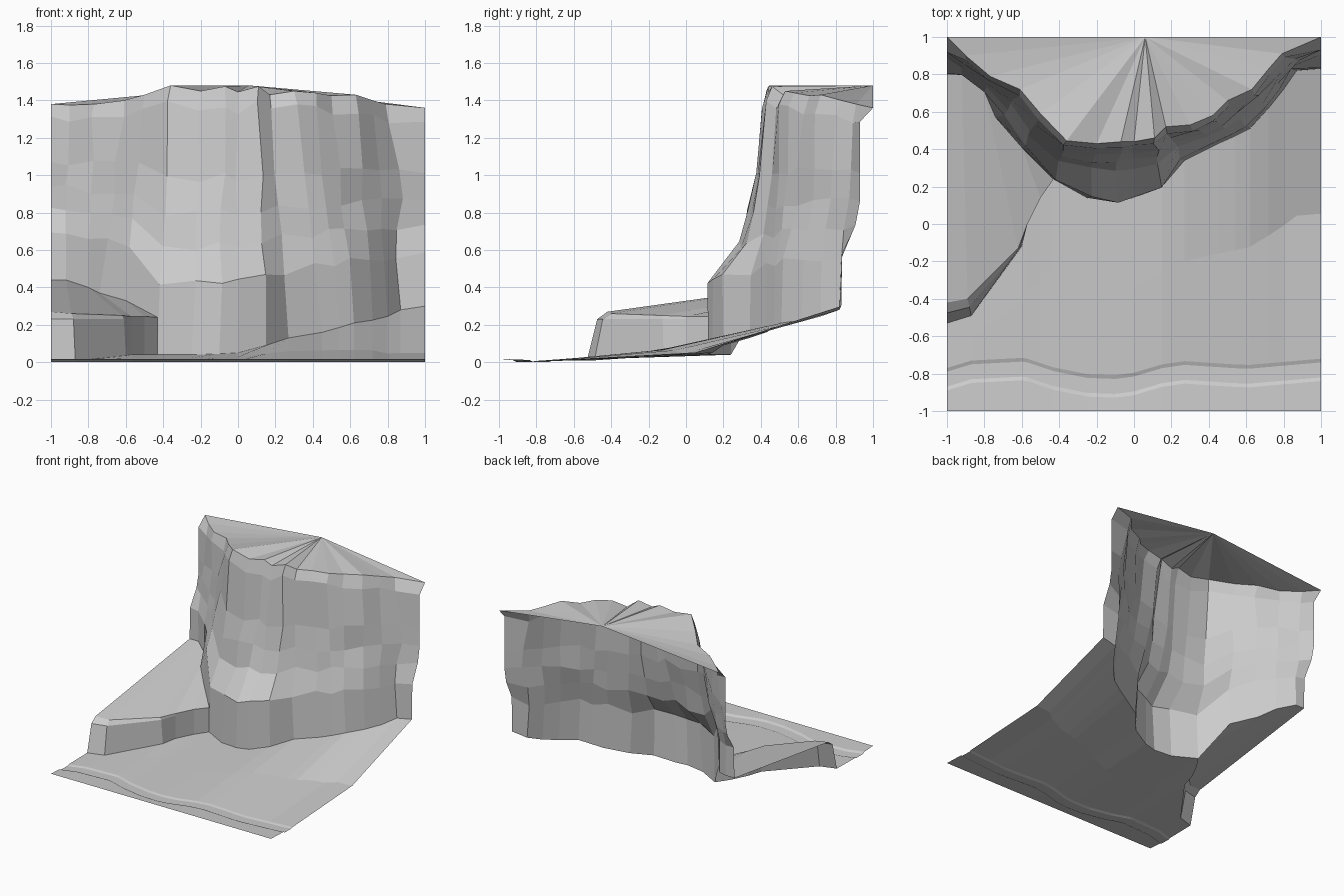
import bpy, random
from mathutils import Vector

if "Cube" in bpy.data.objects:
    bpy.data.objects.remove(bpy.data.objects["Cube"])

random.seed(4)


def make(name, verts, faces):
    me = bpy.data.meshes.new(name)
    me.from_pydata([tuple(v) for v in verts], [], faces)
    ob = bpy.data.objects.new(name, me)
    bpy.context.collection.objects.link(ob)
    return ob


def loft(name, rows):
    """Skin a stack of equally long point rows."""
    n = len(rows[0])
    faces = [(r*n + c, r*n + c + 1, (r+1)*n + c + 1, (r+1)*n + c)
             for r in range(len(rows) - 1) for c in range(n - 1)]
    return make(name, [p for row in rows for p in row], faces)


def interp(x, pts):
    for (x0, y0), (x1, y1) in zip(pts, pts[1:]):
        if x <= x1:
            return y0 + (y1 - y0) * (x - x0) / (x1 - x0)
    return pts[-1][1]


# Cliff columns: foot x, y, z then rim x, y, z
cols = [
    (-1, .80, .44, -1, 1, 1.38), (-.92, .80, .44, -.90, .90, 1.375),
    (-.80, .71, .40, -.77, .79, 1.38), (-.74, .57, .37, -.61, .72, 1.40),
    (-.60, .41, .33, -.50, .59, 1.43), (-.43, .24, .04, -.36, .445, 1.48),
    (-.25, .14, .04, -.20, .43, 1.45), (-.10, .12, .045, -.07, .44, 1.475),
    (0, .14, .05, 0, .44, 1.445), (.15, .20, .09, .11, .46, 1.475),
    (.27, .34, .13, .17, .52, 1.43), (.45, .43, .16, .30, .53, 1.45),
    (.54, .47, .185, .42, .58, 1.44), (.62, .51, .21, .50, .66, 1.425),
    (.72, .62, .225, .63, .72, 1.43), (.80, .72, .245, .72, .83, 1.40),
    (.87, .82, .28, .79, .91, 1.38), (1, .83, .30, 1, 1, 1.36)]
foot = [Vector(c[:3]) for c in cols]
rim = [Vector(c[3:]) for c in cols]

# Cliff wall: the buttress in the middle steps back, the sides lean back
heights = (0, .27, .41, .53, .67, .93, 1)
buttress = (0, 0, .53, .66, .77, .91, 1)
side = (0, .05, .30, .52, .60, .75, 1)
ends = (0, .03, .45, .59, .59, .59, 1)
weight = {4: .2, 5: .65, 6: 1, 7: 1, 8: 1, 9: .75, 10: .3}
last = len(cols) - 1
wall = []
for r, h in enumerate(heights):
    row = []
    for c, (a, b) in enumerate(zip(foot, rim)):
        w = weight.get(c, 0)
        lean = ends[r] if c in (0, last) else side[r]
        f = w * buttress[r] + (1 - w) * lean
        p = Vector((a.x + (b.x - a.x) * h, a.y + (b.y - a.y) * f, a.z + (b.z - a.z) * h))
        if 0 < r < 6 and 0 < c < last:
            p += Vector([random.uniform(-k, k) for k in (.012, .01, .025)])
            if c == 16 and r in (3, 4):
                p.x += .05
        row.append(p)
    wall.append(row)
loft("cliff_wall", wall)

# Plateau fan on top
make("plateau", [(.06, 1, 1.48)] + rim, [(0, i + 1, i + 2) for i in range(last)])

# Low terrace on the left: bank and sloping top
bank_foot = [Vector(p) for p in (
    (-1, -.53, .01), (-.87, -.49, .01), (-.60, -.12, .035),
    (-.57, 0, .04), (-.50, .14, .04), (-.43, .24, .04))]
bank_top = [Vector(p) for p in (
    (-1, -.42, .27), (-.89, -.40, .26), (-.62, -.13, .25),
    (-.57, 0, .245), (-.50, .14, .245), (-.43, .24, .24))]
bank_mid = [a.lerp(b, .5) for a, b in zip(bank_foot, bank_top)]
for p in bank_mid:
    p.z = .23
loft("terrace_bank", [bank_foot, bank_mid, bank_top])
loft("terrace_top", [bank_top, foot[:5] + [bank_top[-1]]])

# Ground with a shallow winding path along the front
bend = [(-1, -.77), (-.87, -.73), (-.72, -.70), (-.57, -.72), (-.33, -.80), (-.05, -.81),
        (.22, -.73), (.6, -.755), (1, -.72)]
back = bank_foot + foot[6:]
rows = [[] for _ in range(7)]
for p in back:
    y = interp(p.x, bend)
    mid = (y + p.y) / 2
    straight = (.007 + p.z) / 2
    sag = .006 + .055 * (mid + .75)
    t = min(1, max(0, p.x)) if p.x < .8 else 1   # deeper sag towards the right edge
    line = [(-1, .018), (y - .12, .012), (y - .10, .002), (y - .02, 0), (y, .007),
            (mid, straight + (sag - straight) * t), (p.y, p.z)]
    for row, (yy, z) in zip(rows, line):
        row.append((p.x, yy, z))
loft("ground", rows)
